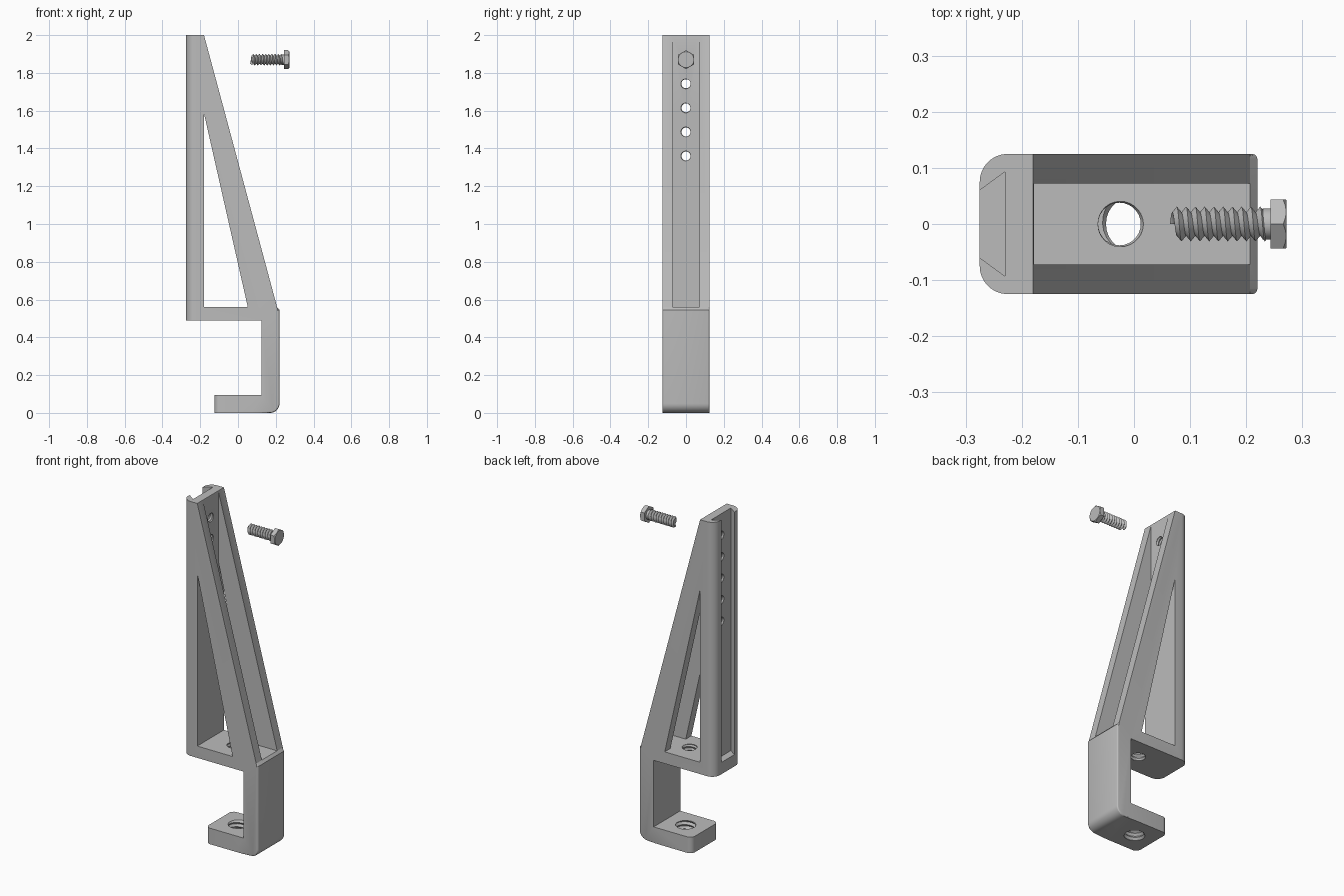
import bpy, bmesh, math
from mathutils import Matrix, Vector

cube = bpy.data.objects.get("Cube")
if cube:
    bpy.data.objects.remove(cube, do_unlink=True)

grey = bpy.data.materials.new("plain_grey")
grey.use_nodes = True
grey.diffuse_color = (0.5, 0.5, 0.5, 1)
grey.node_tree.nodes["Principled BSDF"].inputs["Base Color"].default_value = (0.5, 0.5, 0.5, 1)

W = 0.125                 # half width of the bracket
ALONG_X = Matrix.Rotation(math.pi / 2, 4, 'Y')


def finish(bm, name):
    bmesh.ops.recalc_face_normals(bm, faces=bm.faces)
    mesh = bpy.data.meshes.new(name)
    bm.to_mesh(mesh)
    bm.free()
    mesh.materials.append(grey)
    obj = bpy.data.objects.new(name, mesh)
    bpy.context.collection.objects.link(obj)
    return obj


def prism(points, offset):
    """Extrude a planar outline along the offset vector."""
    bm = bmesh.new()
    face = bm.faces.new([bm.verts.new(p) for p in points])
    out = bmesh.ops.extrude_face_region(bm, geom=[face])
    verts = [g for g in out["geom"] if isinstance(g, bmesh.types.BMVert)]
    bmesh.ops.translate(bm, verts=verts, vec=offset)
    bmesh.ops.recalc_face_normals(bm, faces=bm.faces)
    return bm


def side_prism(outline, half):
    return prism([(x, -half, z) for x, z in outline], (0, 2 * half, 0))


def thread(name, root, crest, pitch, turns, matrix, seg=28):
    """Closed helical screw surface along local z, starting at 0."""
    bm = bmesh.new()
    rings = 2 * turns + 2
    grid = []
    for k in range(rings + 1):
        r = crest if k % 2 else root
        grid.append([bm.verts.new((r * math.cos(i * math.tau / seg), r * math.sin(i * math.tau / seg),
                                   (k / 2 + i / seg) * pitch)) for i in range(seg)])
    for k in range(rings):
        for i in range(seg - 1):
            bm.faces.new((grid[k][i], grid[k][i + 1], grid[k + 1][i + 1], grid[k + 1][i]))
        if k + 3 <= rings:
            bm.faces.new((grid[k][-1], grid[k + 2][0], grid[k + 3][0], grid[k + 1][-1]))
    caps = bmesh.ops.holes_fill(bm, edges=[e for e in bm.edges if e.is_boundary], sides=0)["faces"]
    bmesh.ops.poke(bm, faces=caps)
    bm.transform(matrix)
    return finish(bm, name)


def boolean(obj, tool, operation='DIFFERENCE'):
    mod = obj.modifiers.new("cut", 'BOOLEAN')
    mod.object, mod.operation, mod.solver = tool, operation, 'EXACT'
    bpy.context.view_layer.objects.active = obj
    bpy.ops.object.modifier_apply(modifier=mod.name)
    bpy.data.objects.remove(tool, do_unlink=True)


def smooth(obj, angle):
    bpy.ops.object.select_all(action='DESELECT')
    obj.select_set(True)
    bpy.context.view_layer.objects.active = obj
    bpy.ops.object.shade_smooth_by_angle(angle=math.radians(angle))


# Bracket: post, brace and hooked clamp in one side outline
R = 0.05
corner = [(0.22 - R + R * math.sin(a), R - R * math.cos(a))
          for a in (math.pi / 2 * i / 8 for i in range(9))]
outline = [(-0.275, 2), (-0.275, 0.49), (0.125, 0.49), (0.125, 0.095), (-0.125, 0.095),
           (-0.125, 0)] + corner + [(0.22, 0.545), (0.207, 0.56), (-0.18, 2)]
bm = side_prism(outline, W)


def side_edges(test):
    return [e for e in bm.edges if abs(e.verts[0].co.y - e.verts[1].co.y) < 1e-4
            and all(test(v.co) for v in e.verts)]


# Rounded upright edges on the post, foot tip and clamp back
for test, width, segs in ((lambda c: c.x < -0.27, 0.05, 8),
                          (lambda c: abs(c.x + 0.125) < 1e-4 and c.z < 0.1, 0.03, 6),
                          (lambda c: c.x > 0.169 and c.z < 0.57, 0.01, 3)):
    bmesh.ops.bevel(bm, geom=side_edges(test), offset=width, segments=segs,
                    profile=0.5, affect='EDGES')
bracket = finish(bm, "bracket")

# Triangular window and the channel between the two brace rails
boolean(bracket, finish(side_prism([(-0.18, 1.585), (-0.18, 0.56), (0.052, 0.56)], 0.2), "window"))
boolean(bracket, finish(side_prism([(-0.178, 2.1), (-0.178, 0.56), (0.3, 0.56), (0.3, 2.1)], 0.072),
                        "channel"))

# Dovetail slot down the back of the post
slot = [(-0.29, -0.049), (-0.23, -0.093), (-0.23, 0.093), (-0.29, 0.049)]
boolean(bracket, finish(prism([(x, y, 0.56) for x, y in slot], (0, 0, 1.6)), "slot"))

# Tapped holes: a row in the post, one in the shelf, one in the foot
for i in range(5):
    place = Matrix.Translation((-0.25, 0, 1.36 + 0.1275 * i)) @ ALONG_X
    boolean(bracket, thread("post_hole", 0.024, 0.028, 0.0165, 6, place, 20))
boolean(bracket, thread("shelf_hole", 0.038, 0.043, 0.02, 7, Matrix.Translation((-0.026, 0, 0.45))))
boolean(bracket, thread("foot_hole", 0.05, 0.06, 0.025, 7, Matrix.Translation((0, 0, -0.05))))
smooth(bracket, 25)


# Bolt, pointing along x
def lathe(name, profile, sides, turn=0):
    """Stack of rings (x, radius) closed at both ends."""
    bm = bmesh.new()
    rings = [[bm.verts.new((x, r * math.sin(turn + math.tau * i / sides),
                            r * math.cos(turn + math.tau * i / sides))) for i in range(sides)]
             for x, r in profile]
    for a, b in zip(rings, rings[1:]):
        for i in range(sides):
            j = (i + 1) % sides
            bm.faces.new((a[i], a[j], b[j], b[i]))
    bm.faces.new(rings[0])
    bm.faces.new(rings[-1])
    bmesh.ops.translate(bm, verts=bm.verts, vec=(0, 0, 1.87))
    return finish(bm, name)


bolt_thread = thread("bolt_thread", 0.021, 0.031, 0.0165, 9,
                     Matrix.Translation((0.064, 0, 1.87)) @ ALONG_X)
# Pointed tip comes from trimming the thread with a tapered blank
boolean(bolt_thread, lathe("blank", [(0.062, 0.019), (0.08, 0.036), (0.236, 0.036)], 32), 'INTERSECT')
smooth(bolt_thread, 25)
smooth(lathe("bolt_collar", [(0.226, 0.022), (0.23, 0.028), (0.245, 0.028)], 32), 30)

# Hexagonal head with corners trimmed by a cone
head = lathe("bolt_head", [(0.243, 0.05), (0.272, 0.05)], 6)
boolean(head, lathe("cone", [(0.24, 0.06), (0.258, 0.06), (0.272, 0.042)], 48), 'INTERSECT')
smooth(head, 20)
